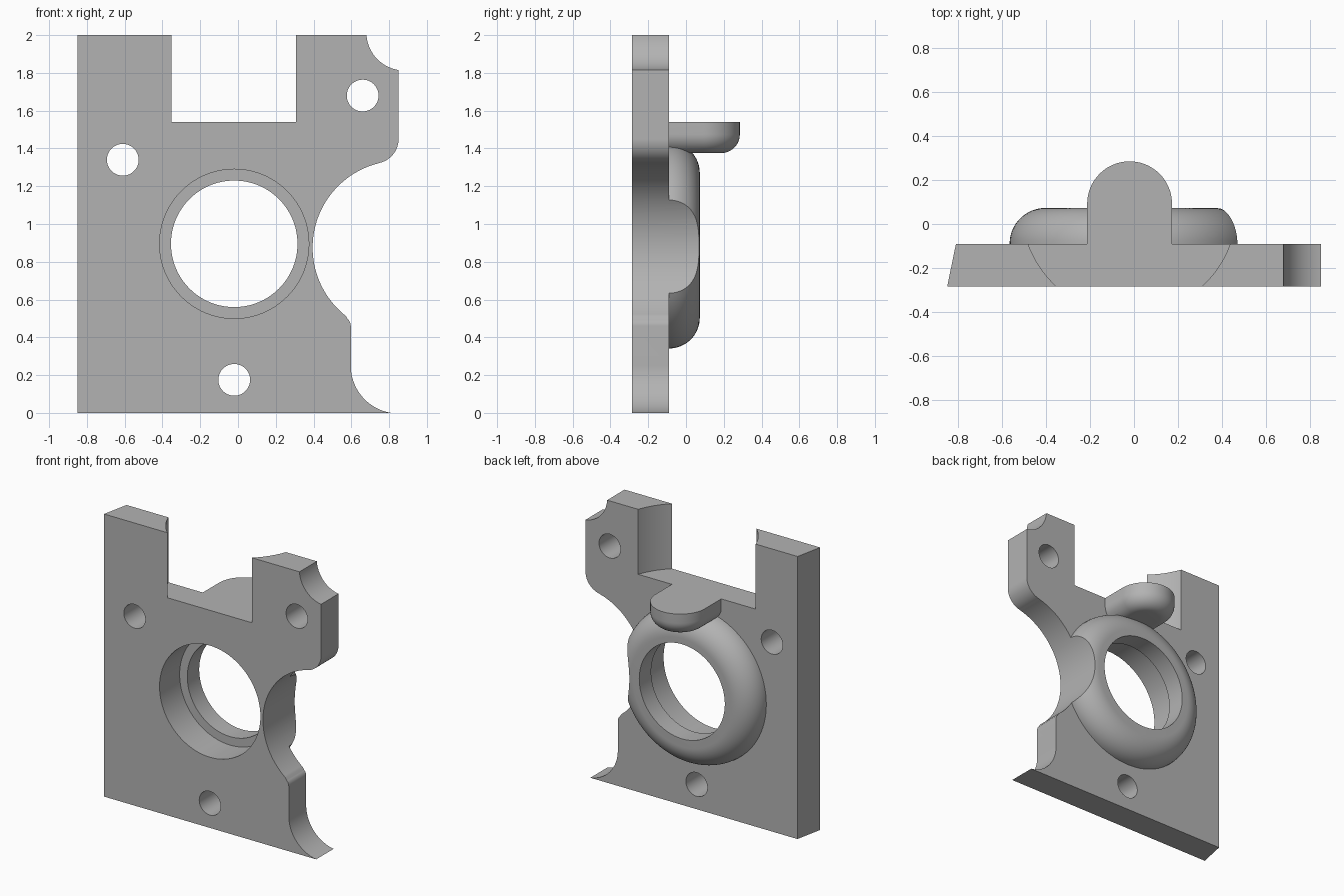
import bpy, bmesh
from math import sin, cos, pi, radians

cube = bpy.data.objects.get("Cube")
if cube:
    bpy.data.objects.remove(cube, do_unlink=True)

grey = bpy.data.materials.new("plain grey")
grey.use_nodes = True
grey.diffuse_color = (0.45, 0.45, 0.45, 1)
grey.node_tree.nodes["Principled BSDF"].inputs["Base Color"].default_value = grey.diffuse_color

FRONT, BACK, BOSS_TOP = -0.285, -0.09, 0.073
AXIS_X, BORE_Z = -0.02, 0.895


def loft(name, rings):
    """Closed solid through a list of equal-length rings of points."""
    bm = bmesh.new()
    loops = [[bm.verts.new(p) for p in ring] for ring in rings]
    n = len(loops[0])
    for a, b in zip(loops, loops[1:]):
        for i in range(n):
            j = (i + 1) % n
            bm.faces.new((a[i], a[j], b[j], b[i]))
    bm.faces.new(loops[0])
    bm.faces.new(loops[-1])
    bmesh.ops.recalc_face_normals(bm, faces=bm.faces)
    mesh = bpy.data.meshes.new(name)
    bm.to_mesh(mesh)
    bm.free()
    mesh.materials.append(grey)
    obj = bpy.data.objects.new(name, mesh)
    bpy.context.collection.objects.link(obj)
    return obj


def arc(cx, cy, r, start, end, n=24):
    angles = [radians(start + (end - start) * i / n) for i in range(n + 1)]
    return [(cx + r * cos(t), cy + r * sin(t)) for t in angles]


def circle(cx, cy, r, n=96):
    return arc(cx, cy, r, 0, 360, n)[:-1]


def at_y(points, y):
    return [(x, y, z) for x, z in points]


def at_z(points, z):
    return [(x, y, z) for x, y in points]


def y_cylinder(name, x, z, r, y0=-0.5, y1=0.5):
    ring = circle(x, z, r)
    return loft(name, [at_y(ring, y0), at_y(ring, y1)])


def combine(target, other, operation):
    mod = target.modifiers.new(other.name, 'BOOLEAN')
    mod.operation, mod.solver, mod.object = operation, 'EXACT', other
    bpy.context.view_layer.objects.active = target
    bpy.ops.object.modifier_apply(modifier=mod.name)
    bpy.data.objects.remove(other, do_unlink=True)


# Flat plate with a slanted left edge
def plate_outline(left):
    return [(left, 0), (0.85, 0), (0.85, 2), (left, 2)]


bracket = loft("mounting_bracket", [at_y(plate_outline(-0.85), FRONT),
                                    at_y(plate_outline(-0.81), BACK)])

# Round boss with a rolled outer edge on the back
fillet = BOSS_TOP - BACK
rings = [at_y(circle(AXIS_X, 0.887, 0.546), -0.2)]
for i in range(17):
    t = pi / 2 * i / 16
    ring = circle(AXIS_X, 0.887, 0.546 - fillet * (1 - cos(t)))
    rings.append(at_y(ring, BACK + fillet * sin(t)))
combine(bracket, loft("boss", rings), 'UNION')

# Round-ended tab with a rolled lower edge
def tab_outline(r):
    return ([(AXIS_X + r, -0.15)] + arc(AXIS_X, 0.092, r, 0, 180, 40)
            + [(AXIS_X - r, -0.15)])


rings = []
for i in range(13):
    t = pi / 2 * i / 12
    rings.append(at_z(tab_outline(0.193 - 0.1 * (1 - sin(t))),
                      1.375 + 0.1 * (1 - cos(t))))
rings.append(at_z(tab_outline(0.193), 1.6))
combine(bracket, loft("tab", rings), 'UNION')

# Top slot with curved side walls, also levelling the tab
slot = circle(AXIS_X - 0.002, 0.076, 0.489, 128)
combine(bracket, loft("slot_cutter", [at_z(slot, 1.54), at_z(slot, 2.2)]), 'DIFFERENCE')

# Scalloped right edge running through plate and boss
edge = ([(1.1, 1.45)] + arc(0.72, 1.45, 0.13, 0, -77)
        + arc(0.855, 0.875, 0.46, 104, 232, 64)
        + arc(0.547, 0.46, 0.05, 50, 0, 8)
        + arc(0.85, 0.25, 0.253, 180, 270) + [(1.1, -0.1)])
combine(bracket, loft("edge_cutter", [at_y(edge, -0.5), at_y(edge, 0.5)]), 'DIFFERENCE')

# Corner notch, stepped centre bore and screw holes
cutters = [
    y_cylinder("corner_cutter", 0.88, 2.013, 0.2),
    y_cylinder("bore_cutter", AXIS_X, BORE_Z, 0.335),
    y_cylinder("counterbore_cutter", AXIS_X, BORE_Z, 0.395, -0.5, -0.06),
]
for x, z in ((-0.61, 1.34), (0.66, 1.68), (AXIS_X, 0.175)):
    cutters.append(y_cylinder("screw_hole_cutter", x, z, 0.084))
for cutter in cutters:
    combine(bracket, cutter, 'DIFFERENCE')

# Smooth rounded surfaces, crisp edges
bpy.ops.object.select_all(action='DESELECT')
bracket.select_set(True)
bpy.context.view_layer.objects.active = bracket
bpy.ops.object.shade_smooth_by_angle(angle=radians(25))
